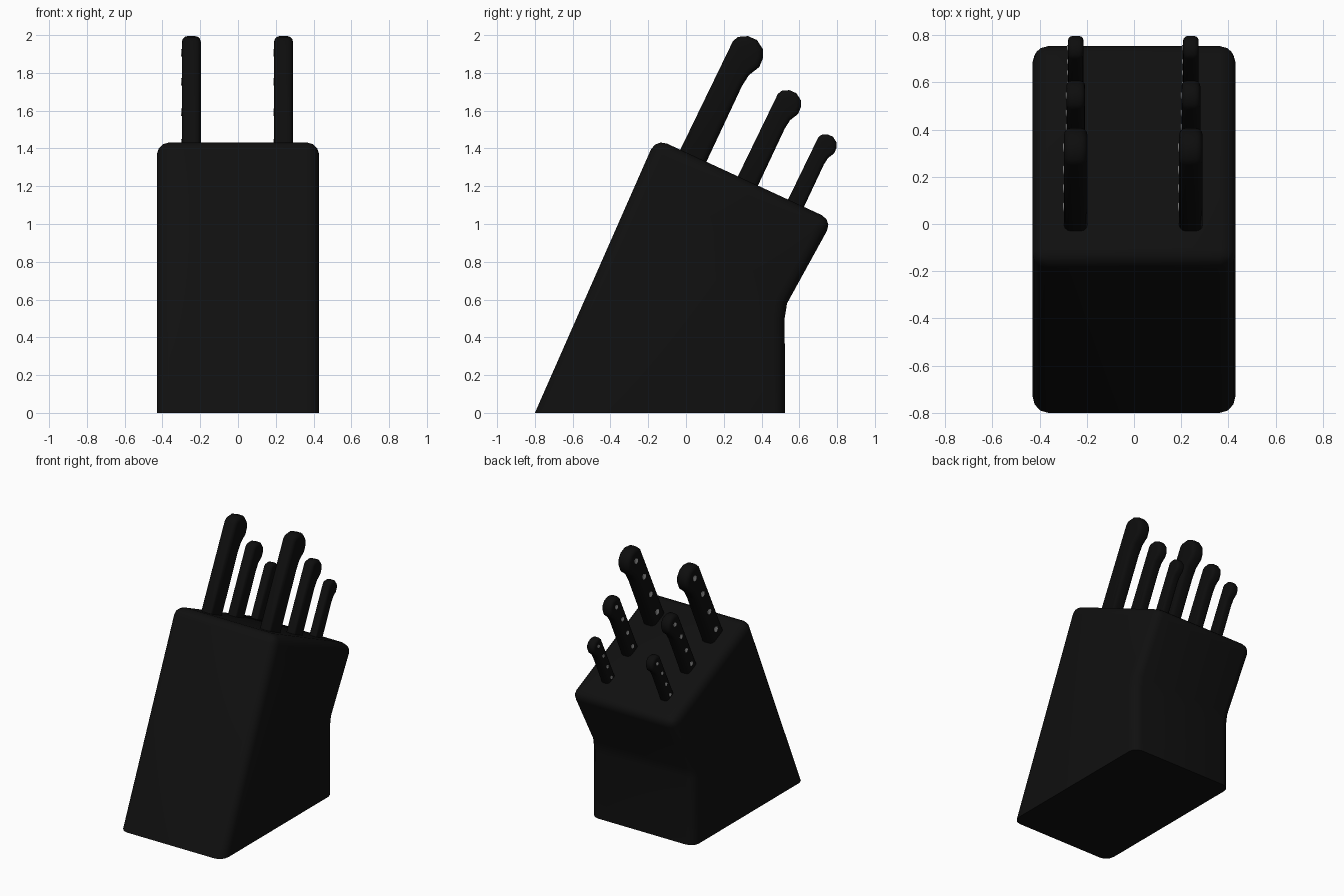
import bpy, bmesh, math
from mathutils import Vector, Matrix

cube = bpy.data.objects.get("Cube")
if cube:
    bpy.data.objects.remove(cube, do_unlink=True)


def material(name, rgb):
    m = bpy.data.materials.new(name)
    m.use_nodes = True
    m.diffuse_color = (*rgb, 1)
    m.node_tree.nodes["Principled BSDF"].inputs["Base Color"].default_value = (*rgb, 1)
    return m


BLOCK = material("black block", (0.005, 0.005, 0.005))
HANDLE = material("black handle", (0.004, 0.004, 0.004))
STEEL = material("rivet steel", (0.45, 0.45, 0.45))


def finish(bm, name, mat, angle=35):
    bmesh.ops.recalc_face_normals(bm, faces=bm.faces)
    mesh = bpy.data.meshes.new(name)
    bm.to_mesh(mesh)
    bm.free()
    mesh.materials.append(mat)
    mesh.shade_smooth()
    mesh.set_sharp_from_angle(angle=math.radians(angle))
    obj = bpy.data.objects.new(name, mesh)
    bpy.context.collection.objects.link(obj)
    return obj


def prism(points, x0, x1):
    """Extrude a (y, z) outline along x."""
    bm = bmesh.new()
    face = bm.faces.new([bm.verts.new((x0, y, z)) for y, z in points])
    out = bmesh.ops.extrude_face_region(bm, geom=[face])
    moved = [g for g in out["geom"] if isinstance(g, bmesh.types.BMVert)]
    bmesh.ops.translate(bm, verts=moved, vec=(x1 - x0, 0, 0))
    return bm


# Slanted block with an undercut back, rounded everywhere but the base
outline = [(-0.8, 0), (0.525, 0), (0.522, 0.5), (0.535, 0.58),
           (0.777, 1.02), (-0.16, 1.453)]
bm = prism(outline, -0.43, 0.43)
edges = []
for e in bm.edges:
    a, b = (v.co for v in e.verts)
    on_base = max(a.z, b.z) < 0.01
    in_notch = abs(a.x - b.x) > 0.1 and max(a.z, b.z) < 0.7
    if not on_base and not in_notch:
        edges.append(e)
bmesh.ops.bevel(bm, geom=edges, offset=0.065, segments=3, profile=0.5, affect="EDGES")
finish(bm, "knife_block", BLOCK)

# Directions along the handles and across them, seen from the side
ALONG = Vector((0, 0.434, 0.901))
ACROSS = Vector((0, 0.901, -0.434))

# Handle outline (along, across) with a hooked butt end
GRIP = [(-0.06, 0), (-0.06, 0.153), (0.449, 0.148), (0.517, 0.156), (0.58, 0.187),
        (0.63, 0.184), (0.673, 0.163), (0.703, 0.114), (0.701, 0.062),
        (0.674, 0.016), (0.643, 0.002)]
RIVETS = [(0.08, 0.076), (0.26, 0.076), (0.44, 0.076), (0.62, 0.095)]


def knife(name, x, base, scale, thick):
    origin = Vector((0, *base))

    def place(u, v):
        return origin + (ALONG * u + ACROSS * v) * scale

    half = thick / 2
    pts = [place(u, v) for u, v in GRIP]
    bm = prism([(p.y, p.z) for p in pts], x - half, x + half)
    rims = [e for e in bm.edges if abs(e.verts[0].co.x - e.verts[1].co.x) < 1e-4]
    bmesh.ops.bevel(bm, geom=rims, offset=0.3 * thick, segments=3, profile=0.5,
                    affect="EDGES", clamp_overlap=True)
    finish(bm, name + "_handle", HANDLE, 40)

    # Rivet heads on the right face only
    bm = bmesh.new()
    for u, v in RIVETS:
        p = place(u, v)
        spot = Matrix.Translation((x - half, p.y, p.z)) @ Matrix.Rotation(math.pi / 2, 4, "Y")
        bmesh.ops.create_cone(bm, cap_ends=True, segments=12, radius1=0.02 * scale,
                              radius2=0.02 * scale, depth=0.008, matrix=spot)
    finish(bm, name + "_rivets", STEEL)


# Two matching rows of three knives
for side, x in (("right", -0.247), ("left", 0.241)):
    knife(side + "_large", x, (-0.032, 1.39), 1.0, 0.1)
    knife(side + "_medium", x, (0.27, 1.243), 0.77, 0.08)
    knife(side + "_small", x, (0.529, 1.106), 0.61, 0.066)
